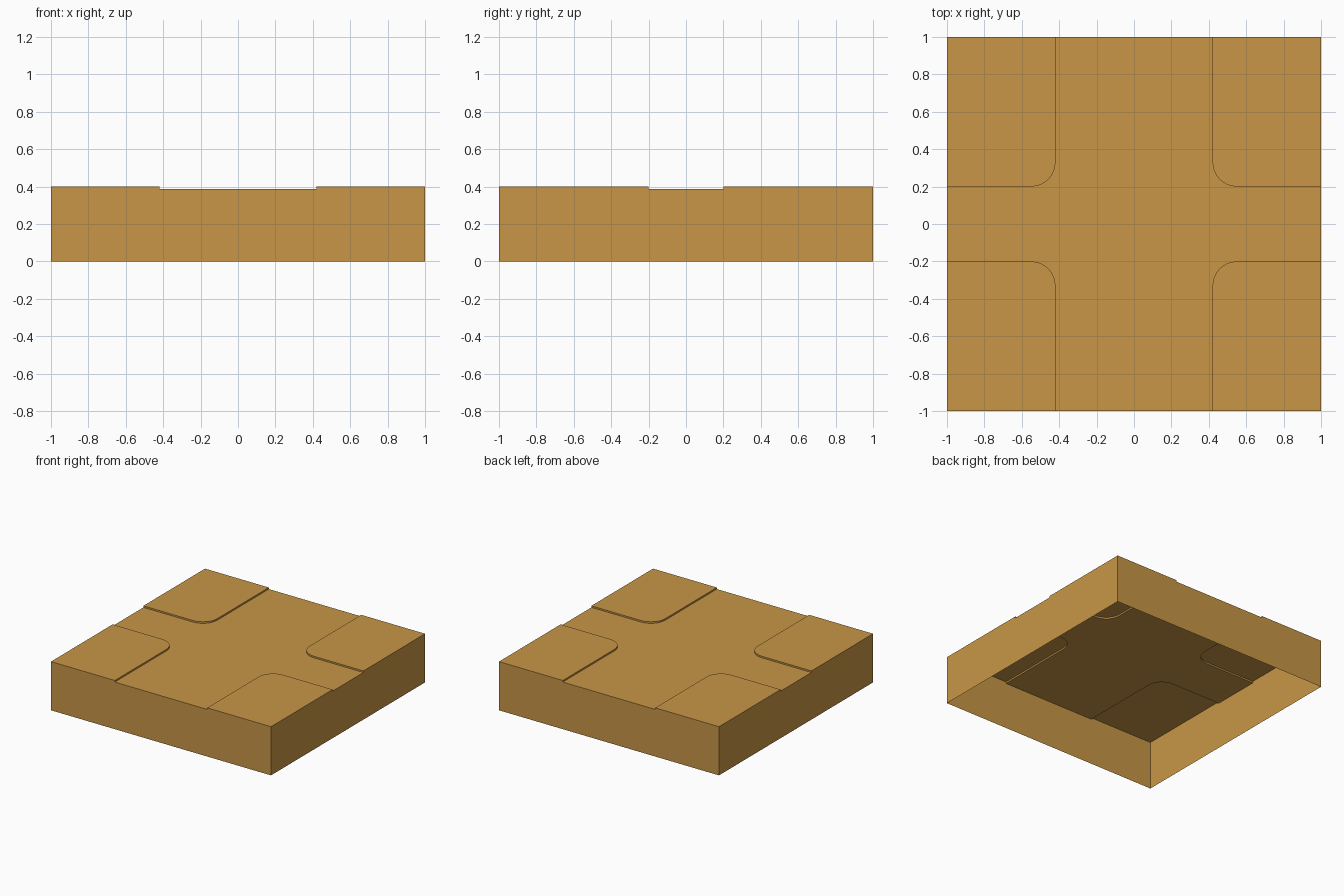
import bpy, math
from mathutils import Matrix, Vector

if "Cube" in bpy.data.objects:
    bpy.data.objects.remove(bpy.data.objects["Cube"])

TOP, ROAD = 0.40, 0.387      # pavement and road heights
GX, GY, R = 0.42, 0.20, 0.13  # half road widths, kerb corner radius

mat = bpy.data.materials.new("ochre")
mat.diffuse_color = (0.578, 0.305, 0.061, 1)
mat.use_nodes = True
mat.node_tree.nodes["Principled BSDF"].inputs["Base Color"].default_value = mat.diffuse_color


def make(name, verts, faces):
    mesh = bpy.data.meshes.new(name)
    mesh.from_pydata(verts, [], faces)
    mesh.materials.append(mat)
    obj = bpy.data.objects.new(name, mesh)
    bpy.context.collection.objects.link(obj)
    return obj


# Kerb line of one quadrant, from the right edge round to the back edge
path = [(1, GY)]
for i in range(9):
    a = math.radians(270 - 90 * i / 8)
    path.append((GX + R + R * math.cos(a), GY + R + R * math.sin(a)))
path.append((GX, 1))
n = len(path)

# Raised pavement corners with kerb faces, mirrored to four
verts = [(x, y, TOP) for x, y in path] + [(1, 1, TOP)]
verts += [(x, y, ROAD) for x, y in path]
low = n + 1
faces = [list(range(n, -1, -1))]
faces += [(low + i + 1, low + i, i, i + 1) for i in range(n - 1)]
pavement = make("pavement_corners", verts, faces)
mirror = pavement.modifiers.new("mirror", "MIRROR")
mirror.use_axis = (True, True, False)
mirror.use_mirror_merge = False
bpy.context.view_layer.objects.active = pavement
pavement.select_set(True)
bpy.ops.object.shade_smooth_by_angle(angle=math.radians(30))

# Cross-shaped road surface
loop = []
for sx, sy in ((1, 1), (-1, 1), (-1, -1), (1, -1)):
    pts = path if sx * sy > 0 else path[::-1]
    loop += [(sx * x, sy * y, ROAD) for x, y in pts]
make("road_surface", loop, [list(range(len(loop)))])

# Side walls, notched at the road; the underside is open
for k, name in enumerate(("front", "right", "back", "left")):
    g = GY if k % 2 else GX
    profile = [(-1, 0), (1, 0), (1, TOP), (g, TOP), (g, ROAD),
               (-g, ROAD), (-g, TOP), (-1, TOP)]
    rot = Matrix.Rotation(k * math.pi / 2, 3, "Z")
    pts = [rot @ Vector((x, -1, z)) for x, z in profile]
    make(name + "_wall", pts, [list(range(8))])
